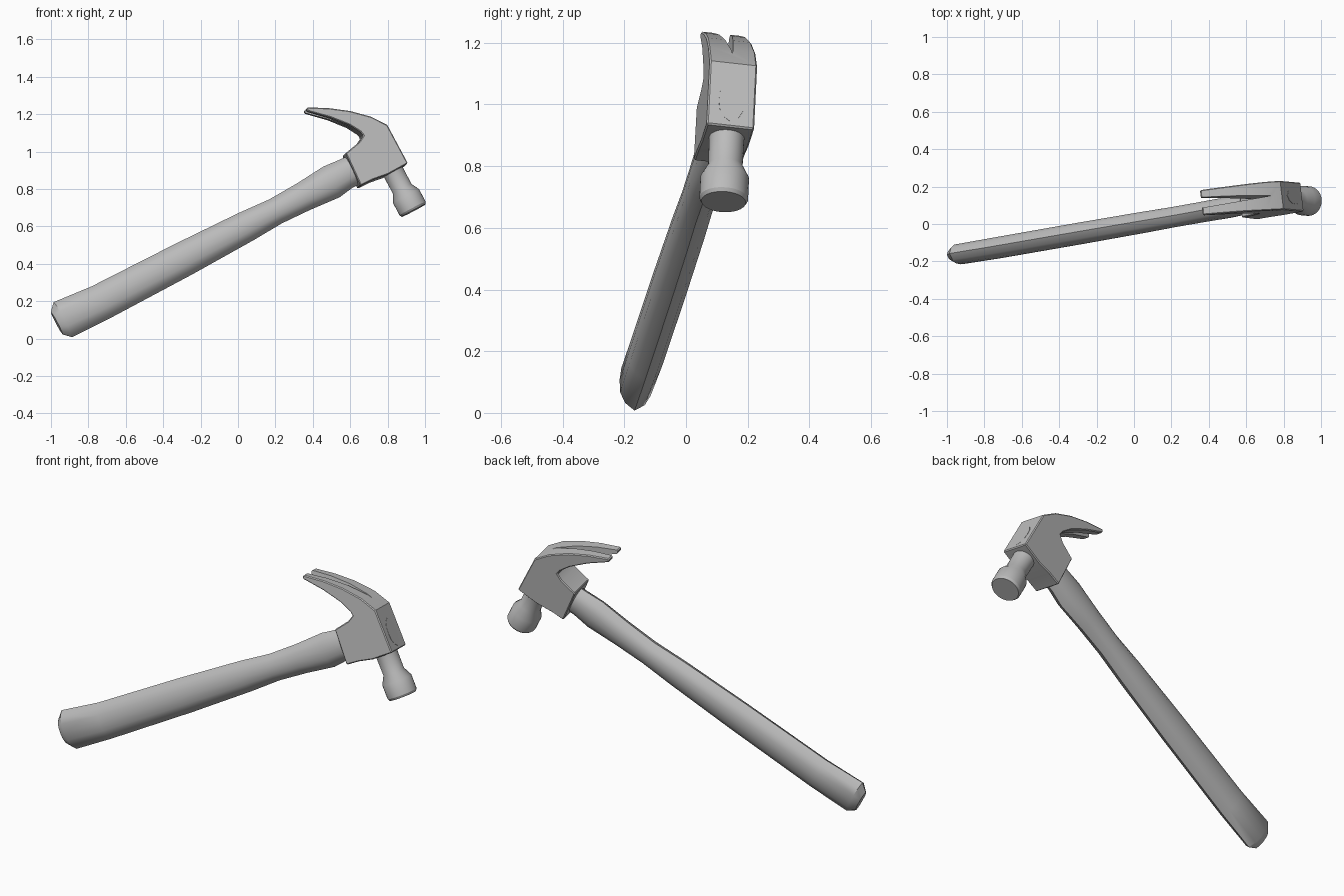
import bpy, bmesh, math
from mathutils import Matrix, Vector

cube = bpy.data.objects.get("Cube")
if cube:
    bpy.data.objects.remove(cube, do_unlink=True)

# Tool frame: u along the handle, v towards the striking face, w through the thickness
u = Vector((0.876, 0.153, 0.456)).normalized()
v = Vector((0.461, -0.045, -0.887))
v = (v - u * v.dot(u)).normalized()
w = u.cross(v)
FRAME = Matrix.Translation((0, 0, 0.575)) @ Matrix((u, v, w)).transposed().to_4x4()

grey = bpy.data.materials.new("plain grey")
grey.use_nodes = True
colour = (0.5, 0.5, 0.5, 1)
grey.diffuse_color = colour
grey.node_tree.nodes["Principled BSDF"].inputs["Base Color"].default_value = colour


def make(name, bm):
    bmesh.ops.recalc_face_normals(bm, faces=bm.faces)
    mesh = bpy.data.meshes.new(name)
    bm.to_mesh(mesh)
    bm.free()
    mesh.materials.append(grey)
    obj = bpy.data.objects.new(name, mesh)
    obj.matrix_world = FRAME
    bpy.context.collection.objects.link(obj)
    return obj


def select(obj):
    bpy.ops.object.select_all(action='DESELECT')
    obj.select_set(True)
    bpy.context.view_layer.objects.active = obj


def smooth(obj, degrees):
    select(obj)
    bpy.ops.object.shade_smooth_by_angle(angle=math.radians(degrees))


def loft(name, rings):
    """Skin closed rings of equal length and cap both ends."""
    bm = bmesh.new()
    loops = [[bm.verts.new(p) for p in ring] for ring in rings]
    n = len(loops[0])
    for lo, hi in zip(loops, loops[1:]):
        for i in range(n):
            j = (i + 1) % n
            bm.faces.new((lo[i], lo[j], hi[j], hi[i]))
    bm.faces.new(loops[0])
    bm.faces.new(loops[-1])
    return make(name, bm)


# Handle: lens section with a ridge above and below
quarter = [(1, 0), (0.77, 0.6), (0.42, 0.93), (0, 1)]
half = quarter + [(-b, c) for b, c in quarter[-2::-1]]
section = half + [(b, -c) for b, c in half[-2:0:-1]]
stations = [  # along, upper edge, lower edge, half thickness
    (-1.10, -0.078, 0.058, 0.030), (-1.062, -0.118, 0.094, 0.054),
    (-0.84, -0.099, 0.098, 0.057), (-0.33, -0.094, 0.093, 0.058),
    (0.05, -0.084, 0.082, 0.057), (0.23, -0.073, 0.072, 0.055),
    (0.40, -0.080, 0.078, 0.055), (0.57, -0.095, 0.091, 0.056),
    (0.66, -0.088, 0.077, 0.054), (0.973, -0.070, 0.085, 0.042)]
handle = loft("handle", [
    [(a, (lo + hi) / 2 + b * (hi - lo) / 2, c * t) for b, c in section]
    for a, lo, hi, t in stations])
smooth(handle, 35)

# Head: side outline with curved claw, narrowing towards the claw tips
outline = [
    (0.69, 0.091), (0.765, 0.093), (0.85, 0.105), (0.972, 0.102),
    (0.971, -0.131), (0.915, -0.210), (0.83, -0.289), (0.735, -0.356),
    (0.633, -0.414), (0.623, -0.397), (0.718, -0.308), (0.79, -0.225),
    (0.825, -0.165), (0.83, -0.140), (0.794, -0.120), (0.70, -0.100)]


def head_side(sign):
    return [(a, b, sign * (0.078 - 0.05 * max(0, -b - 0.2))) for a, b in outline]


head = loft("head", [head_side(-1), head_side(1)])
bevel = head.modifiers.new("soft edges", 'BEVEL')
bevel.width = 0.005
bevel.segments = 1
bevel.limit_method = 'ANGLE'
bevel.angle_limit = math.radians(50)

# Nail slot: tapering wedge cut out of the claw
wedge = [(-0.185, 0), (-0.46, 0.034), (-0.46, -0.034)]
slot = loft("nail_slot_cutter", [[(a, b, c) for b, c in wedge] for a in (0.5, 1.1)])
slot.hide_render = True
cut = head.modifiers.new("nail slot", 'BOOLEAN')
cut.operation = 'DIFFERENCE'
cut.solver = 'EXACT'
cut.object = slot
select(head)
for name in [m.name for m in head.modifiers]:
    bpy.ops.object.modifier_apply(modifier=name)
bpy.data.objects.remove(slot, do_unlink=True)
smooth(head, 30)

# Striking end: turned neck, flare and face
profile = [(0.06, 0.060), (0.11, 0.057), (0.205, 0.056), (0.25, 0.079),
           (0.325, 0.079), (0.337, 0.072)]
SIDES = 32
angles = [2 * math.pi * i / SIDES for i in range(SIDES)]
poll = loft("striking_end", [
    [(0.892 + r * math.cos(t), b, r * math.sin(t)) for t in angles]
    for b, r in profile])
smooth(poll, 30)
